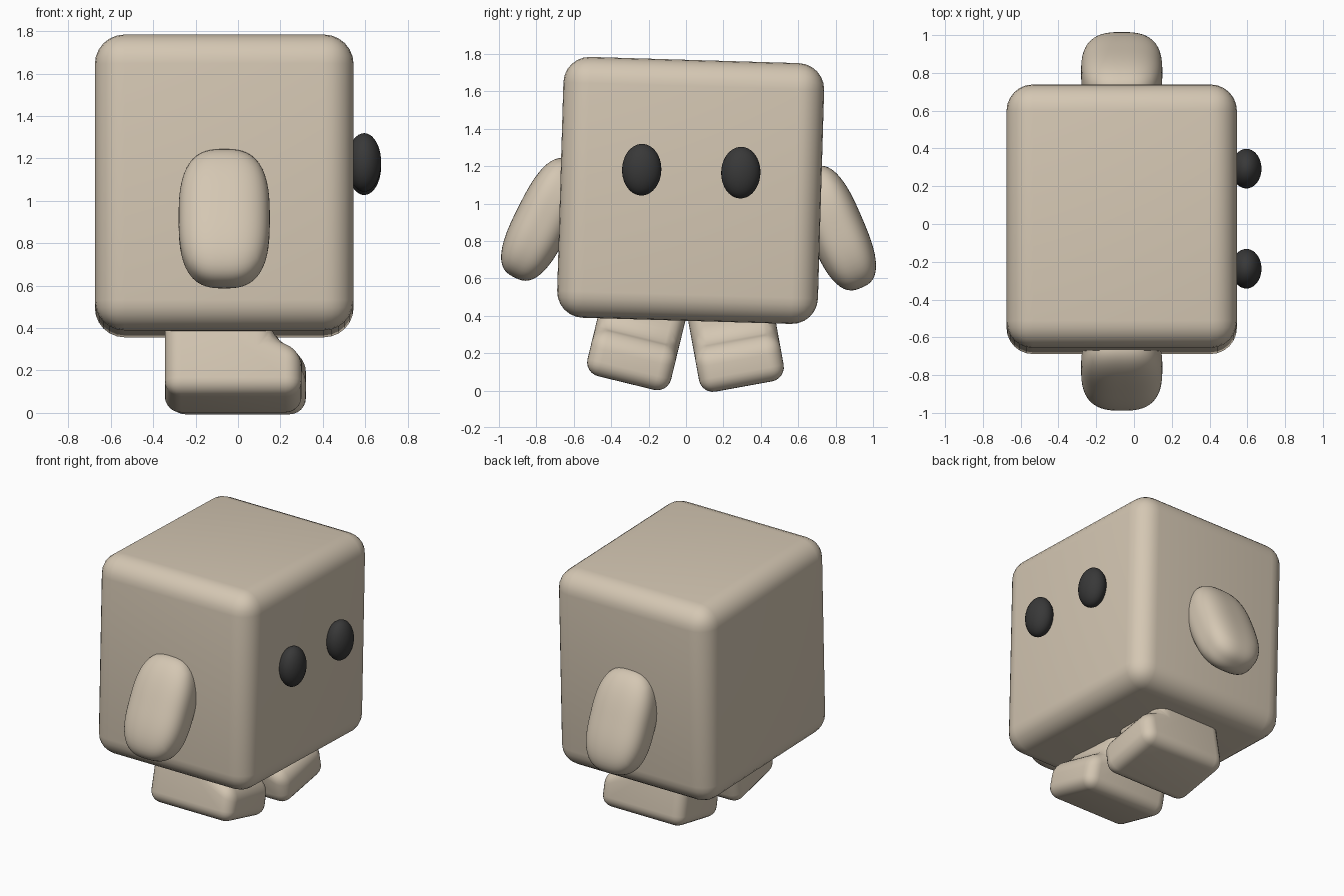
import bpy, bmesh, math
from mathutils import Matrix, Vector

if "Cube" in bpy.data.objects:
    bpy.data.objects.remove(bpy.data.objects["Cube"])


def material(name, rgb):
    m = bpy.data.materials.new(name)
    m.diffuse_color = (*rgb, 1)
    m.use_nodes = True
    m.node_tree.nodes["Principled BSDF"].inputs["Base Color"].default_value = m.diffuse_color
    return m


BEIGE = material("warm_beige", (0.66, 0.57, 0.45))
BLACK = material("soft_black", (0.04, 0.04, 0.04))

# Shared frame: everything leans slightly to one side
FRAME = Matrix.Translation((-0.065, 0.025, 1.07)) @ Matrix.Rotation(math.radians(-1.7), 4, 'X')


def finish(name, bm, mat, loc=(0, 0, 0), tilt=0.0, bevel=0.0):
    bmesh.ops.recalc_face_normals(bm, faces=bm.faces)
    mesh = bpy.data.meshes.new(name)
    bm.to_mesh(mesh)
    bm.free()
    mesh.materials.append(mat)
    ob = bpy.data.objects.new(name, mesh)
    bpy.context.collection.objects.link(ob)
    ob.matrix_world = FRAME @ Matrix.Translation(loc) @ Matrix.Rotation(math.radians(tilt), 4, 'X')
    for p in mesh.polygons:
        p.use_smooth = True
    if bevel:
        mod = ob.modifiers.new("rounding", 'BEVEL')
        mod.width = bevel
        mod.segments = 6
        mod.limit_method = 'ANGLE'
        mod.angle_limit = math.radians(20)
    return ob


def soft_box(half, power):
    """Cube pushed out to a rounded, puffy shape with the given half sizes."""
    bm = bmesh.new()
    bmesh.ops.create_cube(bm, size=2)
    bmesh.ops.subdivide_edges(bm, edges=bm.edges[:], cuts=15, use_grid_fill=True)
    for v in bm.verts:
        # even out spacing towards the corners
        c = Vector([math.tan(a * math.pi / 4) for a in v.co])
        n = sum(abs(a) ** power for a in c) ** (1 / power)
        v.co = Vector([a / n * h for a, h in zip(c, half)])
    return bm


def extruded(profile, half_width):
    """Side profile in x and z, extruded across y."""
    bm = bmesh.new()
    face = bm.faces.new([bm.verts.new((x, -half_width, z)) for x, z in profile])
    out = bmesh.ops.extrude_face_region(bm, geom=[face])
    for v in out["geom"]:
        if isinstance(v, bmesh.types.BMVert):
            v.co.y = half_width
    return bm


# Body block
bm = bmesh.new()
bmesh.ops.create_cube(bm, size=1)
bmesh.ops.scale(bm, vec=(1.22, 1.395, 1.395), verts=bm.verts)
finish("body", bm, BEIGE, bevel=0.14)

# Boot-shaped leg profile with the toe towards +x
LEG = [(-0.27, -0.17), (0.375, -0.17), (0.375, 0.05), (0.235, 0.11), (0.205, 0.37), (-0.27, 0.37)]

for side, label in ((-1, "left"), (1, "right")):
    # Eyes
    bm = bmesh.new()
    bmesh.ops.create_uvsphere(bm, u_segments=32, v_segments=20, radius=1)
    bmesh.ops.scale(bm, vec=(0.08, 0.105, 0.138), verts=bm.verts)
    finish("eye_" + label, bm, BLACK, (0.66, side * 0.265, 0.103))

    # Arms hang outwards from the sides
    finish("arm_" + label, soft_box((0.215, 0.15, 0.347), 2.8), BEIGE,
           (0, side * 0.782, -0.178), side * 25)

    # Legs splay outwards, one toe slightly ahead
    finish("leg_" + label, extruded(LEG, 0.23), BEIGE,
           (0.01 * side, side * 0.28, -0.873), side * 12, bevel=0.105)
